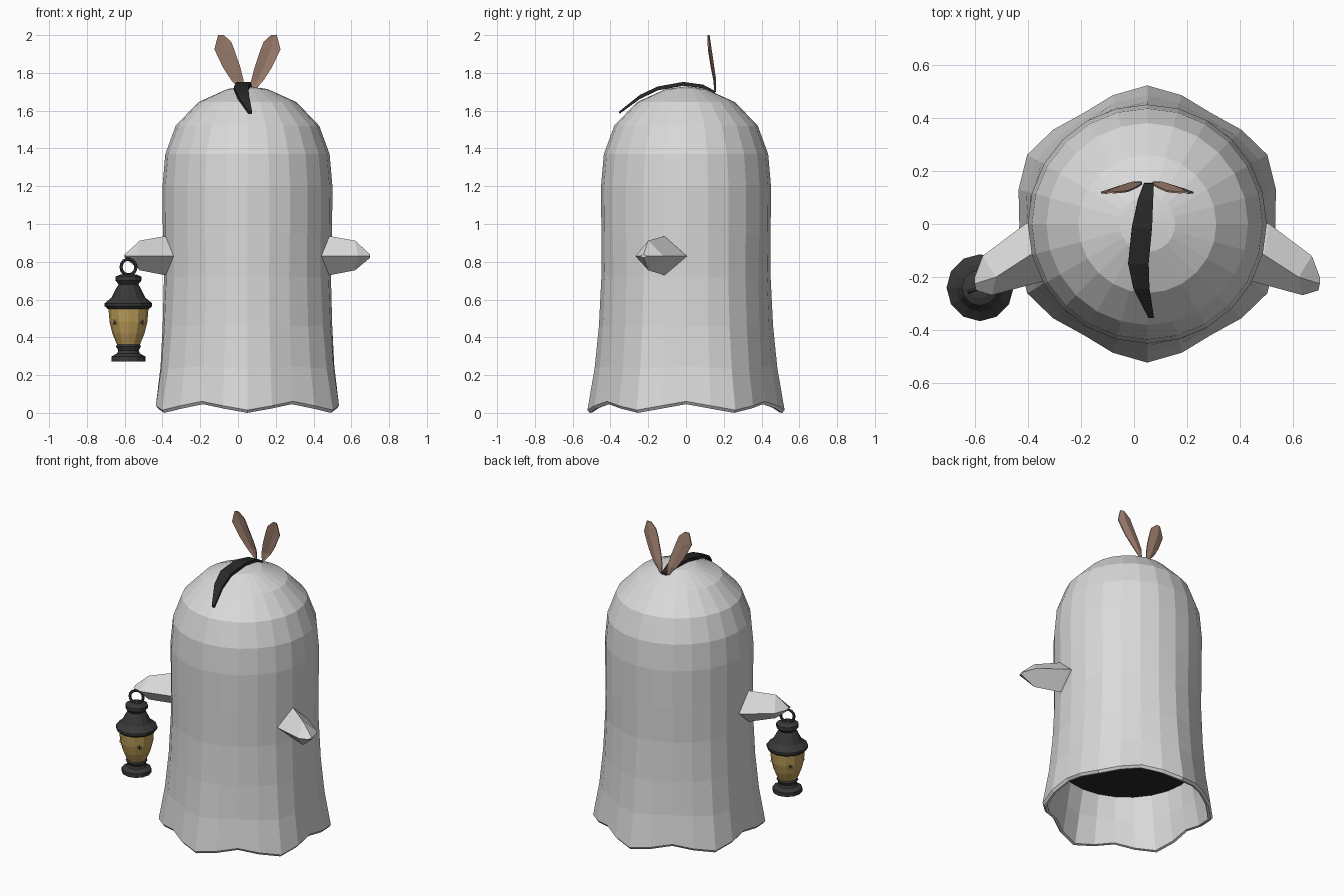
import bpy, bmesh, math
from mathutils import Vector

if "Cube" in bpy.data.objects:
    bpy.data.objects.remove(bpy.data.objects["Cube"])

CX = 0.05  # body axis


def material(name, rgb):
    m = bpy.data.materials.new(name)
    m.diffuse_color = (*rgb, 1)
    m.use_nodes = True
    m.node_tree.nodes["Principled BSDF"].inputs["Base Color"].default_value = m.diffuse_color
    return m


CLOTH = material("pale_cloth", (0.70, 0.70, 0.70))
IRON = material("dark_iron", (0.04, 0.04, 0.04))
BLACK = material("black", (0.022, 0.022, 0.022))
LEAF = material("brown_leaf", (0.36, 0.225, 0.165))
GLASS = material("amber_glass", (0.50, 0.34, 0.10))


def make(name, bm, mat):
    bmesh.ops.recalc_face_normals(bm, faces=bm.faces)
    me = bpy.data.meshes.new(name)
    bm.to_mesh(me)
    bm.free()
    me.materials.append(mat)
    ob = bpy.data.objects.new(name, me)
    bpy.context.collection.objects.link(ob)
    return ob


def loft(name, rings, mat, cap_start=True, cap_end=True):
    """Skin a list of closed point rings of equal length."""
    bm = bmesh.new()
    vs = [[bm.verts.new(p) for p in r] for r in rings]
    n = len(vs[0])
    for a, b in zip(vs, vs[1:]):
        for i in range(n):
            j = (i + 1) % n
            bm.faces.new((a[i], a[j], b[j], b[i]))
    if cap_start:
        bm.faces.new(vs[0])
    if cap_end:
        bm.faces.new(vs[-1])
    return make(name, bm, mat)


def circle(cx, cy, r, z, n):
    return [(cx + r * math.cos(math.tau * i / n), cy + r * math.sin(math.tau * i / n), z)
            for i in range(n)]


def wavy(r, z, wave, drop):
    """Body ring with six folds; each fold bulges outwards and hangs lower."""
    pts = []
    for i in range(24):
        a = math.tau * i / 24
        c = -math.cos(6 * a)
        rr = r + wave * c
        pts.append((CX + rr * math.cos(a), rr * math.sin(a), z - drop * c))
    return pts


# Sheet body: inner lining, scalloped hem, then the outside up to the dome
body = [
    (0.42, 0.35, 0, 0), (0.445, 0.20, 0.01, 0.005), (0.475, 0.027, 0.018, 0.023),
    (0.490, 0.023, 0.020, 0.023), (0.502, 0.038, 0.020, 0.023),
    (0.472, 0.24, 0.012, 0.006), (0.455, 0.46, 0.006, 0), (0.445, 0.72, 0.003, 0),
    (0.448, 0.95, 0, 0), (0.450, 1.20, 0, 0), (0.435, 1.37, 0, 0),
    (0.380, 1.52, 0, 0), (0.260, 1.645, 0, 0), (0.105, 1.715, 0, 0), (0.01, 1.727, 0, 0),
]
loft("sheet_body", [wavy(*row) for row in body], CLOTH, cap_start=False)

# Dark closing disc inside the sheet
bm = bmesh.new()
bm.faces.new([bm.verts.new(p) for p in circle(CX, 0, 0.42, 0.349, 24)])
make("inner_shadow_disc", bm, BLACK)

# Diamond-section arms, mirrored about the body axis
arm = [
    [(0.45, 0.02, 0.83), (0.42, -0.09, 0.935), (0.38, -0.19, 0.83), (0.42, -0.09, 0.73)],
    [(0.51, 0.0, 0.83), (0.49, -0.116, 0.935), (0.44, -0.215, 0.83), (0.49, -0.116, 0.73)],
    [(0.67, -0.12, 0.83), (0.62, -0.20, 0.912), (0.635, -0.268, 0.83), (0.62, -0.20, 0.755)],
    [(0.70, -0.20, 0.83), (0.70, -0.225, 0.838), (0.695, -0.25, 0.83), (0.70, -0.225, 0.822)],
]
for side, s in (("right", 1), ("left", -1)):
    rings = [[(CX + s * (x - CX), y, z) for x, y, z in r] for r in arm]
    loft("arm_" + side, rings, CLOTH)

# Leaf pair on the head: left edge, raised midrib and right edge per row
leaf = [  # (outer x, rib x, inner x, z)
    (0.018, 0.024, 0.030, 1.70), (-0.035, -0.005, 0.030, 1.76), (-0.080, -0.035, 0.012, 1.83),
    (-0.125, -0.075, -0.020, 1.925), (-0.115, -0.085, -0.036, 1.965), (-0.105, -0.09, -0.075, 2.0),
]
for side, s in (("left", 1), ("right", -1)):
    rings = []
    for xo, xr, xi, z in leaf:
        y = 0.152 - 0.035 * max(0, (z - 1.76) / 0.24)
        fold = 0.25 * (xr - xo)
        pts = [(xo, y - fold), (xr, y), (xi, y - fold / 2),
               (xi, y - fold / 2 + 0.006), (xr, y + 0.008), (xo, y - fold + 0.006)]
        rings.append([(CX + s * (x - CX), yy, z) for x, yy in pts])
    loft("leaf_" + side, rings, LEAF)

# Curved black forelock lying over the dome
lock = [  # (left x, right x, y, top z)
    (0.038, 0.075, 0.152, 1.705), (0.015, 0.072, 0.09, 1.738), (-0.008, 0.068, -0.015, 1.752),
    (-0.022, 0.055, -0.15, 1.728), (-0.002, 0.058, -0.245, 1.683), (0.055, 0.075, -0.355, 1.595),
]
rings = []
for i, (xl, xr, y, z) in enumerate(lock):
    t = 0.02 if i < 5 else 0.012
    rings.append([(xl, y, z), (xr, y, z), (xr, y + 0.003, z - t), (xl, y + 0.003, z - t)])
loft("forelock", rings, BLACK)

# Lantern hanging from the left hand
LX, LY = -0.58, -0.24


def turned(name, profile, mat):
    return loft(name, [circle(LX, LY, r, z, 12) for r, z in profile], mat)


turned("lantern_roof", [(0.10, 0.548), (0.112, 0.552), (0.126, 0.565), (0.126, 0.58), (0.09, 0.61),
                        (0.065, 0.66), (0.052, 0.68), (0.068, 0.70), (0.068, 0.722),
                        (0.04, 0.733)], IRON)
turned("lantern_glass", [(0.058, 0.355), (0.085, 0.42), (0.100, 0.48), (0.106, 0.552)], GLASS)
turned("lantern_base", [(0.09, 0.272), (0.09, 0.298), (0.06, 0.315), (0.054, 0.33),
                        (0.066, 0.352), (0.060, 0.364)], IRON)
bpy.ops.mesh.primitive_torus_add(location=(LX, LY, 0.772), rotation=(math.pi / 2, 0, math.radians(20)),
                                 major_radius=0.042, minor_radius=0.009,
                                 major_segments=14, minor_segments=6)
ring = bpy.context.object
ring.name = "lantern_ring"
ring.data.materials.append(IRON)

# Small star marks on the glass
bm = bmesh.new()
for k in range(4):
    a = math.pi / 4 + k * math.pi / 2
    out = Vector((math.cos(a), math.sin(a), 0.0))
    side = Vector((-math.sin(a), math.cos(a), 0.0))
    c = Vector((LX, LY, 0.48)) + out * 0.102
    for j in range(4):
        b = j * math.pi / 4
        u = side * math.cos(b) + Vector((0, 0, 1)) * math.sin(b)
        w = (side * -math.sin(b) + Vector((0, 0, 1)) * math.cos(b)) * 0.002
        bm.faces.new([bm.verts.new(c + p) for p in
                      (u * 0.018 + w, u * -0.018 + w, u * -0.018 - w, u * 0.018 - w)])
make("lantern_marks", bm, BLACK)
